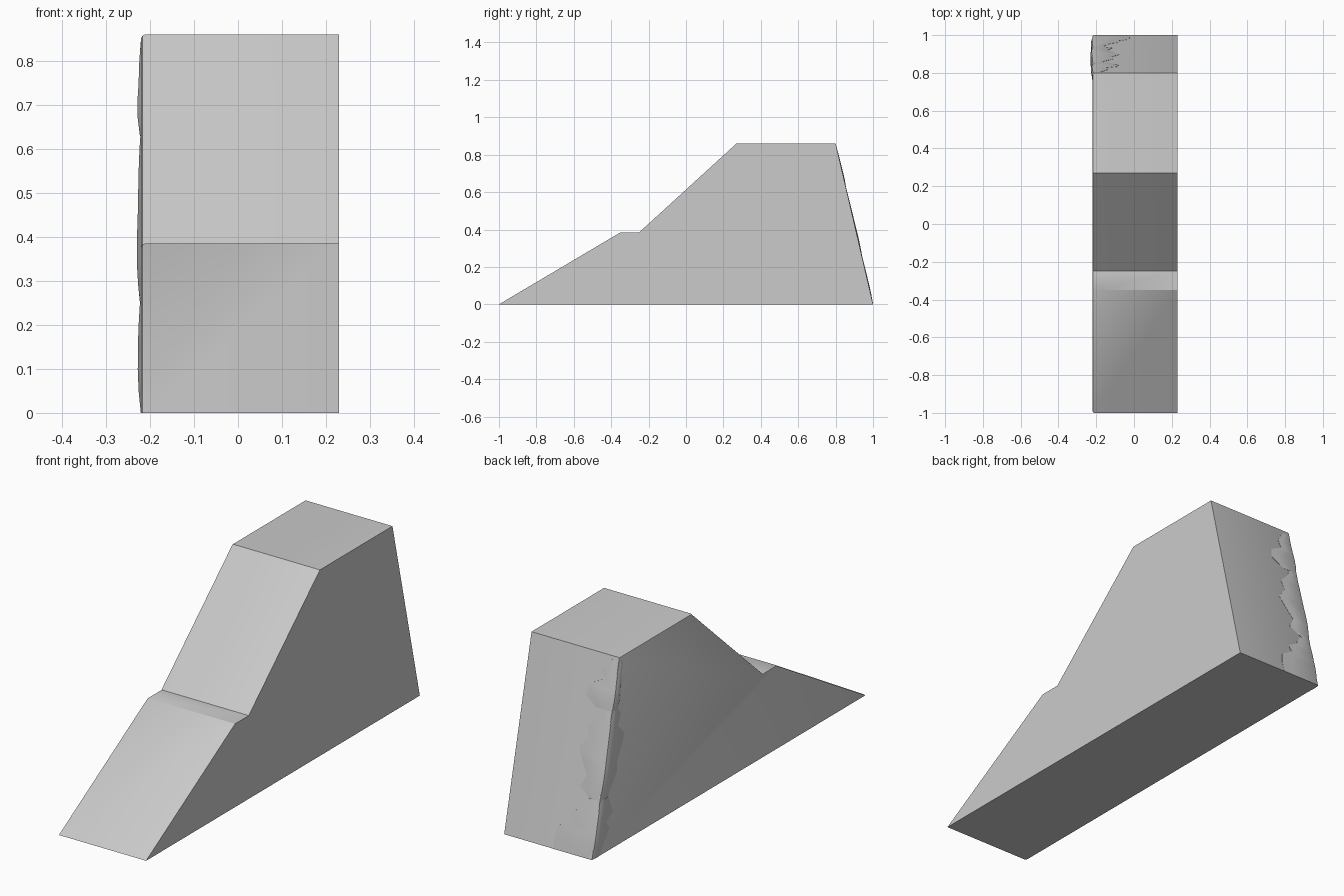
import bpy, bmesh

cube = bpy.data.objects.get("Cube")
if cube:
    bpy.data.objects.remove(cube, do_unlink=True)

grey = bpy.data.materials.new("plain_grey")
grey.use_nodes = True
grey.diffuse_color = (0.6, 0.6, 0.6, 1)
grey.node_tree.nodes["Principled BSDF"].inputs["Base Color"].default_value = (0.6, 0.6, 0.6, 1)

LEFT, RIGHT, TOP = -0.22, 0.23, 0.86


def finish(bm, name, angle):
    bmesh.ops.recalc_face_normals(bm, faces=bm.faces)
    mesh = bpy.data.meshes.new(name)
    bm.to_mesh(mesh)
    bm.free()
    mesh.materials.append(grey)
    obj = bpy.data.objects.new(name, mesh)
    bpy.context.collection.objects.link(obj)
    bpy.ops.object.select_all(action='DESELECT')
    bpy.context.view_layer.objects.active = obj
    obj.select_set(True)
    bpy.ops.object.shade_smooth_by_angle(angle=angle)
    return obj


# Ramp block: extruded side profile, softened along one side
profile = [(-1, 0), (-0.35, 0.385), (-0.25, 0.385), (0.27, TOP), (0.8, TOP), (1, 0)]
bm = bmesh.new()
side = bm.faces.new([bm.verts.new((LEFT, y, z)) for y, z in profile])
out = bmesh.ops.extrude_face_region(bm, geom=[side], use_keep_orig=True)
bmesh.ops.translate(bm, vec=(RIGHT - LEFT, 0, 0),
                    verts=[g for g in out["geom"] if isinstance(g, bmesh.types.BMVert)])
bmesh.ops.recalc_face_normals(bm, faces=bm.faces)
soft = [e for e in bm.edges
        if all(v.co.x < LEFT + 0.01 for v in e.verts) and max(v.co.z for v in e.verts) > 0.01]
bmesh.ops.bevel(bm, geom=soft, offset=0.008, segments=2, profile=0.5, affect='EDGES')
finish(bm, "ramp_block", 0.5)


# Chipped corner stones: sections wrapped round the back corner.
# Each row: height, reach over the back, reach along the side, bulge
def corner_stone(name, rows):
    bm = bmesh.new()
    rings = []
    for z, back, reach, bulge in rows:
        y = 1 - z * 0.2 / TOP
        x = LEFT - bulge
        yb = y + bulge * 0.5
        section = [(LEFT + 0.01, y - reach), (LEFT - 0.001, y - reach),
                   (x, y - reach * 0.65), (x, yb - 0.02),
                   (x + 0.006, yb - 0.006), (x + 0.02, yb),
                   (LEFT + back * 0.7, yb), (LEFT + back, y + 0.001),
                   (LEFT + back, y - 0.015)]
        rings.append([bm.verts.new((px, py, z)) for px, py in section])
    for a, b in zip(rings, rings[1:]):
        for i in range(len(a)):
            j = (i + 1) % len(a)
            bm.faces.new((a[i], a[j], b[j], b[i]))
    bm.faces.new(rings[0])
    bm.faces.new(rings[-1])
    finish(bm, name, 0.6)


corner_stone("lower_corner_stone", [
    (0.0, 0.20, 0.05, 0.001), (0.05, 0.20, 0.07, 0.006), (0.10, 0.19, 0.10, 0.008),
    (0.14, 0.13, 0.07, 0.007), (0.17, 0.14, 0.11, 0.007), (0.20, 0.09, 0.09, 0.006),
    (0.25, 0.06, 0.06, 0.003)])
corner_stone("middle_corner_stone", [
    (0.25, 0.05, 0.05, 0.003), (0.29, 0.11, 0.07, 0.007), (0.34, 0.08, 0.10, 0.010),
    (0.39, 0.11, 0.09, 0.010), (0.45, 0.14, 0.11, 0.008), (0.50, 0.10, 0.12, 0.007),
    (0.55, 0.11, 0.06, 0.006), (0.60, 0.06, 0.07, 0.004), (0.63, 0.05, 0.04, 0.002)])
corner_stone("upper_corner_stone", [
    (0.63, 0.08, 0.04, 0.003), (0.67, 0.14, 0.05, 0.008), (0.72, 0.13, 0.04, 0.008),
    (0.75, 0.07, 0.04, 0.006), (0.79, 0.08, 0.03, 0.005), (0.82, 0.06, 0.03, 0.003),
    (0.845, 0.04, 0.02, 0.001)])
